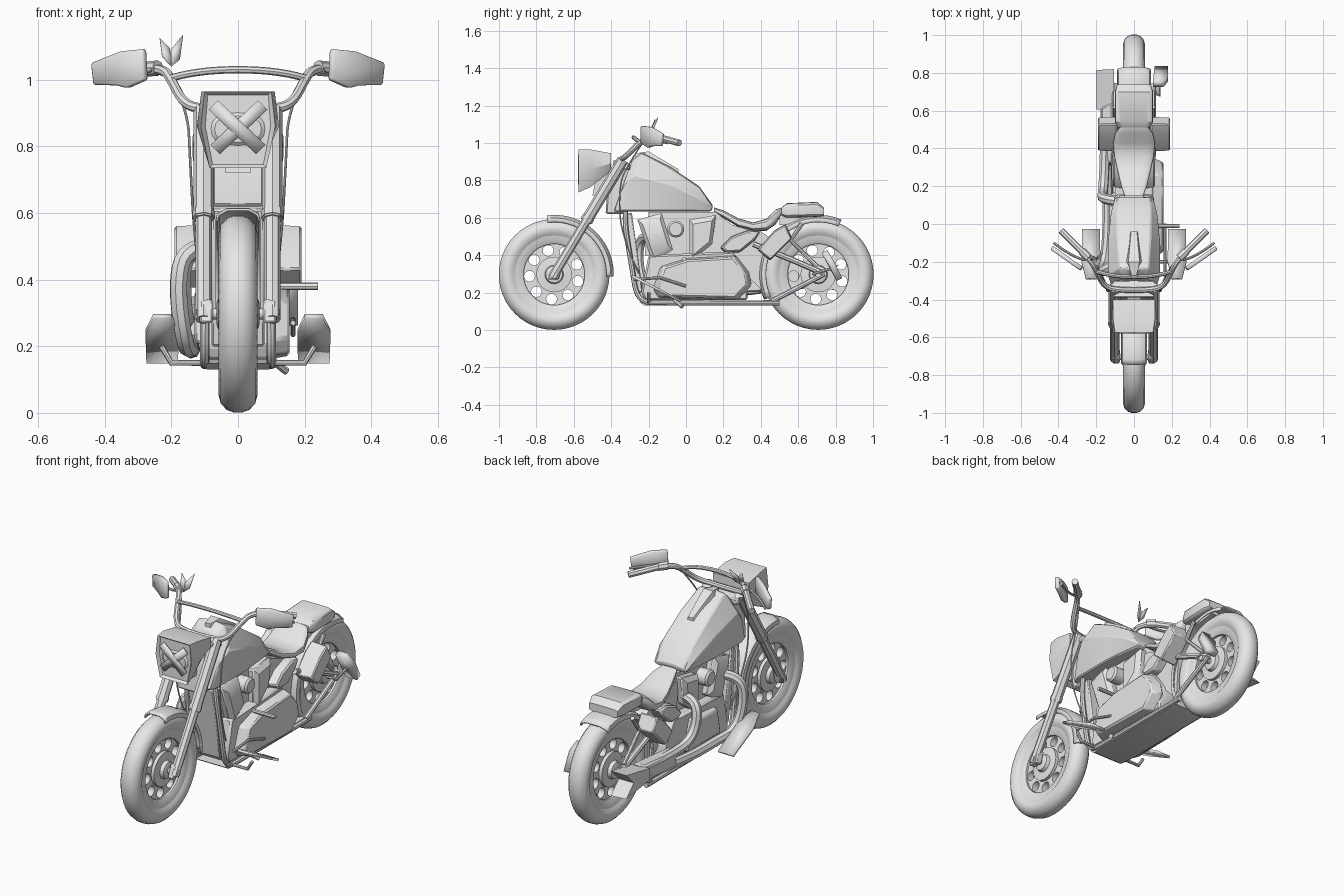
import bpy, bmesh, math
from mathutils import Vector

if "Cube" in bpy.data.objects:
    bpy.data.objects.remove(bpy.data.objects["Cube"])

grey = bpy.data.materials.new("light_grey")
grey.use_nodes = True
grey.diffuse_color = (0.8, 0.8, 0.8, 1)
grey.node_tree.nodes["Principled BSDF"].inputs["Base Color"].default_value = (0.8, 0.8, 0.8, 1)
parts = []


def add_object(name, mesh, both=False, bevel=0, thick=0):
    obj = bpy.data.objects.new(name, mesh)
    bpy.context.collection.objects.link(obj)
    mesh.materials.clear()
    mesh.materials.append(grey)
    if thick:
        mod = obj.modifiers.new("Solidify", "SOLIDIFY")
        mod.thickness, mod.offset = thick, 0
    if bevel:
        mod = obj.modifiers.new("Bevel", "BEVEL")
        mod.width, mod.segments = bevel, 1
    if both:
        obj.modifiers.new("Mirror", "MIRROR").use_clip = False
    parts.append(obj)
    return obj


def loft(name, rings, caps=True, closed=True, wrap=False, **opts):
    """Skin a row of point rings into one surface."""
    bm = bmesh.new()
    rows = [[bm.verts.new(p) for p in ring] for ring in rings]
    n = len(rows[0])
    pairs = list(zip(rows, rows[1:])) + ([(rows[-1], rows[0])] if wrap else [])
    for a, b in pairs:
        for i in range(n if closed else n - 1):
            j = (i + 1) % n
            bm.faces.new((a[i], a[j], b[j], b[i]))
    if caps and not wrap:
        bm.faces.new(rows[0])
        bm.faces.new(rows[-1])
    elif wrap and not closed:
        bmesh.ops.holes_fill(bm, edges=bm.edges, sides=0)
    bmesh.ops.recalc_face_normals(bm, faces=bm.faces)
    mesh = bpy.data.meshes.new(name)
    bm.to_mesh(mesh)
    bm.free()
    return add_object(name, mesh, **opts)


def prism(name, outline, x0, x1, inset=1.0, **opts):
    """Side outline (y, z) pushed from x0 to x1, the far face shrunk by inset."""
    cy = sum(p[0] for p in outline) / len(outline)
    cz = sum(p[1] for p in outline) / len(outline)
    far = [(x1, cy + (y - cy) * inset, cz + (z - cz) * inset) for y, z in outline]
    return loft(name, [[(x0, y, z) for y, z in outline], far], **opts)


def lathe(name, profile, y, z, steps=48, ring=False):
    """Turn an (x, radius) profile about a sideways axle."""
    rings = [[(x, y + r * math.cos(a), z + r * math.sin(a)) for x, r in profile]
             for a in (math.tau * i / steps for i in range(steps))]
    return loft(name, rings, wrap=True, closed=ring)


def curve_mesh(name, curve):
    temp = bpy.data.objects.new(name, curve)
    bpy.context.collection.objects.link(temp)
    bpy.context.view_layer.update()
    mesh = bpy.data.meshes.new_from_object(temp.evaluated_get(bpy.context.evaluated_depsgraph_get()))
    bpy.data.objects.remove(temp)
    return mesh


def rod(name, points, radius, both=False, bend=True):
    curve = bpy.data.curves.new(name, "CURVE")
    curve.dimensions = "3D"
    curve.bevel_depth, curve.bevel_resolution, curve.use_fill_caps = radius, 2, True
    spline = curve.splines.new("NURBS" if bend else "POLY")
    spline.points.add(len(points) - 1)
    for pt, co in zip(spline.points, points):
        pt.co = (*co, 1)
    if bend:
        spline.order_u, spline.use_endpoint_u, spline.resolution_u = 3, True, 5
    return add_object(name, curve_mesh(name, curve), both)


def plate(name, corners, thick, **opts):
    mesh = bpy.data.meshes.new(name)
    mesh.from_pydata(corners, [], [range(len(corners))])
    return add_object(name, mesh, thick=thick, **opts)


def oval(y, w, low, high, power=0.6, n=20):
    """Rounded cross-section at depth y."""
    def soft(v):
        return math.copysign(abs(v) ** power, v)
    mid, half = (low + high) / 2, (high - low) / 2
    angles = [math.tau * i / n for i in range(n)]
    return [(w * soft(math.cos(a)), y, mid + half * soft(math.sin(a))) for a in angles]


def pair(points):
    """Mirror half of a cross-section (x, y, z) into a full ring."""
    return points + [(-x, *rest) for x, *rest in reversed(points)]


AXLE, FRONT, REAR = 0.297, -0.705, 0.707


def wheel(label, y):
    half = [(0.036, 0.2), (0.05, 0.222), (0.058, 0.245), (0.052, 0.268), (0.034, 0.288), (0.012, 0.296)]
    lathe(label + "_tyre", pair(half), y, AXLE, ring=True)
    lathe(label + "_rim", pair([(0.03, 0.163), (0.036, 0.17), (0.042, 0.215)]), y, AXLE, ring=True)
    # drilled wheel disc
    curve = bpy.data.curves.new(label + "_disc", "CURVE")
    curve.dimensions, curve.fill_mode, curve.extrude = "2D", "BOTH", 0.018
    holes = [(0.132 * math.cos(a), 0.132 * math.sin(a), 0.029)
             for a in (math.radians(24 + 40 * k) for k in range(9))]
    for cx, cy, r in [(0, 0, 0.168)] + holes:
        n = 40 if r > 0.1 else 14
        spline = curve.splines.new("POLY")
        spline.points.add(n - 1)
        spline.use_cyclic_u = True
        for i, pt in enumerate(spline.points):
            a = math.tau * i / n
            pt.co = (cx + r * math.cos(a), cy + r * math.sin(a), 0, 1)
    mesh = curve_mesh(label + "_disc", curve)
    for v in mesh.vertices:
        v.co = Vector((v.co.z, y + v.co.x, AXLE + v.co.y))
    add_object(label + "_disc", mesh)
    lathe(label + "_hub", pair([(0.065, 0.03), (0.06, 0.045), (0.04, 0.05), (0.036, 0.095), (0.028, 0.095)]), y, AXLE, 24)
    lathe(label + "_axle", pair([(0.125, 0.016)]), y, AXLE, 12)


def fender(name, y, width, start, end, steps=20):
    profile = pair([(1, 0.28), (0.92, 0.3), (0.5, 0.315)])
    angles = [math.radians(start + (end - start) * i / steps) for i in range(steps + 1)]
    loft(name, [[(x * width, y + r * math.cos(a), AXLE + r * math.sin(a)) for x, r in profile]
                for a in angles], caps=False, closed=False, thick=0.008)


wheel("front_wheel", FRONT)
wheel("rear_wheel", REAR)
fender("front_fender", FRONT, 0.064, 97, -2)
fender("rear_fender", REAR, 0.085, 205, 67)


# front fork
def along_fork(z, x=0.103):
    return (x, FRONT + 0.6 * (z - AXLE), z)


rod("fork_slider", [along_fork(0.28), along_fork(0.6)], 0.025, True, False)
rod("fork_cover", [along_fork(0.58), along_fork(0.91)], 0.031, True, False)
rod("fork_collar", [along_fork(0.585), along_fork(0.605)], 0.034, True, False)
prism("axle_clamp", [(-0.74, 0.27), (-0.68, 0.27), (-0.66, 0.34), (-0.71, 0.34)], 0.075, 0.115, both=True, bevel=0.006)
y, z = along_fork(0.89)[1:]
prism("fork_yoke", [(y - 0.04, z - 0.02), (y + 0.05, z - 0.035), (y + 0.05, z), (y - 0.04, z + 0.02)], -0.11, 0.11, bevel=0.006)
prism("steering_neck", [(-0.43, 0.62), (-0.33, 0.62), (-0.26, 0.88), (-0.38, 0.88), (-0.42, 0.76)], -0.078, 0.078, bevel=0.008)

# headlight with crossed guard
shell = [(0.1, 0.965), (0.112, 0.86), (0.085, 0.735)]
rear_shell = [(0.112, 0.945), (0.112, 0.89), (0.075, 0.85)]
lamp = loft("headlight_shell", [pair([(x, -0.575, z) for x, z in shell]),
                                pair([(x * 1.1, -0.51, z) for x, z in shell[:2]] + [(0.08, -0.51, 0.765)]),
                                pair([(x, -0.4, z) for x, z in rear_shell])])
bm = bmesh.new()
bm.from_mesh(lamp.data)
face = min(bm.faces, key=lambda f: f.calc_center_median().y)
bmesh.ops.inset_region(bm, faces=[face], thickness=0.014, depth=-0.015)
bm.to_mesh(lamp.data)
bm.free()
for name, s in (("guard_bar_a", 1), ("guard_bar_b", -1)):
    plate(name, [(s * -0.088, -0.574, 0.91), (s * -0.06, -0.574, 0.938),
                 (s * 0.082, -0.574, 0.805), (s * 0.054, -0.574, 0.777)], 0.009)
loft("headlight_lens", [oval(y, w, 0.852 - h, 0.852 + h, 0.8)
                        for y, w, h in ((-0.555, 0.088, 0.055), (-0.568, 0.07, 0.04))])
prism("headlight_bracket", [(-0.5, 0.72), (-0.42, 0.72), (-0.38, 0.86), (-0.48, 0.82)], -0.038, 0.038)

# handlebar, grips, levers and mirrors
rod("handlebar", [(0, -0.35, 0.91), (0.11, -0.35, 0.91), (0.165, -0.32, 0.93), (0.2, -0.25, 1),
                  (0.225, -0.2, 1.035), (0.28, -0.14, 1.03)], 0.015, True)
rod("crossbar", [(-0.2, -0.25, 1.005), (-0.12, -0.28, 1.03), (0.12, -0.28, 1.03), (0.2, -0.25, 1.005)], 0.011)
rod("grip", [(0.27, -0.15, 1.032), (0.385, -0.035, 1)], 0.018, True, False)
rod("lever", [(0.26, -0.19, 1.03), (0.32, -0.18, 1.02), (0.425, -0.1, 1)], 0.007, True)
rod("control_block", [(0.24, -0.18, 1.035), (0.275, -0.145, 1.032)], 0.023, True, False)
mirror = [(0.28, 1.092), (0.275, 1), (0.33, 0.975), (0.36, 0.983), (0.43, 0.985), (0.437, 1.05), (0.35, 1.085)]
plate("mirror_shell", [(x, -0.235 + (x - 0.28) * 0.7, z) for x, z in mirror], 0.024, both=True, bevel=0.005)
rod("control_cable", [(0.2, -0.22, 1.02), (0.15, -0.3, 0.9), (0.145, -0.36, 0.78), (0.13, -0.35, 0.5), (0.1, -0.25, 0.3)], 0.004, True)
plate("leaf_outer", [(-0.2, -0.2, 1.04), (-0.228, -0.19, 1.07), (-0.235, -0.165, 1.125), (-0.205, -0.175, 1.095)], 0.004)
plate("leaf_inner", [(-0.2, -0.2, 1.04), (-0.202, -0.18, 1.09), (-0.165, -0.15, 1.135), (-0.175, -0.18, 1.06)], 0.004)

# fuel tank: bottom, crease and shoulder points at each station
stations = [  # bottom y, top y, top z, crease z, bottom, crease and top half-widths
    (-0.385, -0.29, 0.91, 0.77, 0.1, 0.115, 0.06), (-0.335, -0.235, 0.95, 0.83, 0.115, 0.138, 0.08),
    (-0.1, -0.08, 0.87, 0.78, 0.115, 0.138, 0.088), (0.05, 0.07, 0.77, 0.71, 0.1, 0.124, 0.09),
    (0.135, 0.145, 0.665, 0.652, 0.085, 0.105, 0.085)]
tank = []
for yb, yt, zt, zc, wb, wc, wt in stations:
    yc = yb + (yt - yb) * (zc - 0.635) / (zt - 0.635)
    tank.append(pair([(wb, yb, 0.635), (wc, yc, zc), (wt, yt, zt - 0.008), (wt / 3, yt, zt)]))
loft("fuel_tank", tank, bevel=0.006)
loft("tank_console", [pair([(w, y, z - 0.03), (w * 0.7, y, z)]) for y, w, z in
                      ((-0.27, 0.02, 0.945), (-0.2, 0.042, 0.955), (-0.04, 0.022, 0.86))])

# seat and rear pad
loft("seat", [oval(*s) for s in (
    (0.15, 0.05, 0.63, 0.655), (0.2, 0.068, 0.6, 0.64), (0.28, 0.088, 0.55, 0.597), (0.36, 0.106, 0.53, 0.575),
    (0.43, 0.113, 0.53, 0.595), (0.48, 0.102, 0.565, 0.645), (0.512, 0.075, 0.62, 0.655))])
loft("rear_pad", [oval(*s, 0.35) for s in (
    (0.51, 0.085, 0.612, 0.655), (0.54, 0.1, 0.6, 0.678), (0.7, 0.1, 0.605, 0.685), (0.738, 0.09, 0.61, 0.655))])
prism("pad_base", [(0.5, 0.56), (0.72, 0.59), (0.72, 0.61), (0.5, 0.62)], -0.06, 0.06)

# engine
prism("crankcase", [(-0.24, 0.2), (-0.2, 0.4), (0.25, 0.42), (0.33, 0.3), (0.33, 0.16), (-0.22, 0.16)], -0.1, 0.1, bevel=0.01)
cylinders = {"front": [(-0.26, 0.59), (-0.13, 0.625), (-0.07, 0.43), (-0.18, 0.36)],
             "rear": [(0.02, 0.59), (0.16, 0.615), (0.14, 0.46), (0.02, 0.36)]}
for label, outline in cylinders.items():
    prism(label + "_cylinder", outline, -0.085, 0.085, bevel=0.008)
    prism(label + "_cylinder_cover", outline, 0.085, 0.105, 0.72, both=True)
prism("engine_core", [(-0.22, 0.4), (-0.2, 0.63), (0.16, 0.63), (0.3, 0.52), (0.3, 0.36)], -0.05, 0.05)
lathe("air_cleaner", pair([(0.12, 0.035), (0.11, 0.045)]), -0.055, 0.54, 20)
prism("primary_cover", [(-0.18, 0.22), (-0.14, 0.34), (0, 0.385), (0.27, 0.4), (0.34, 0.31), (0.355, 0.24),
                        (0.28, 0.16), (-0.15, 0.17)], 0.09, 0.155, 0.9, bevel=0.008)
prism("timing_cover", [(-0.15, 0.2), (-0.12, 0.36), (0.12, 0.38), (0.18, 0.2)], -0.09, -0.13, 0.85, bevel=0.008)
prism("radiator", [(-0.34, 0.61), (-0.29, 0.63), (-0.23, 0.2), (-0.27, 0.2)], -0.08, 0.08, bevel=0.006)
prism("belly_pan", [(-0.25, 0.15), (-0.22, 0.13), (0.46, 0.13), (0.46, 0.16)], -0.095, 0.095)

# frame, swingarm and side covers
rod("frame_tube", [(0.06, -0.3, 0.8), (0.09, -0.34, 0.64), (0.1, -0.29, 0.34), (0.1, -0.26, 0.15), (0.1, -0.12, 0.145),
                   (0.1, 0.5, 0.145)], 0.014, True)
rod("swingarm_lower", [(0.1, 0.74, 0.3), (0.1, 0.46, 0.155)], 0.014, True, False)
rod("swingarm_upper", [(0.1, 0.74, 0.3), (0.1, 0.58, 0.37), (0.1, 0.36, 0.46)], 0.016, True, False)
rod("rear_strut", [(0.1, 0.62, 0.57), (0.1, 0.56, 0.48), (0.1, 0.7, 0.34)], 0.012, True, False)
prism("side_cover", [(0.18, 0.44), (0.21, 0.41), (0.29, 0.415), (0.37, 0.48), (0.4, 0.53), (0.33, 0.535), (0.24, 0.5)],
      0.04, 0.11, 0.9, both=True, bevel=0.008)
prism("side_box", [(0.38, 0.43), (0.45, 0.37), (0.57, 0.49), (0.53, 0.568), (0.47, 0.53)], 0.088, 0.19, 0.95, both=True, bevel=0.006)
prism("seat_frame", [(0.14, 0.6), (0.16, 0.45), (0.42, 0.2), (0.44, 0.5), (0.38, 0.54), (0.27, 0.555)], -0.055, 0.055)

# exhaust
rod("front_exhaust", [(-0.07, -0.2, 0.5), (-0.16, -0.24, 0.5), (-0.185, -0.26, 0.38), (-0.16, -0.22, 0.2),
                      (-0.14, -0.08, 0.19), (-0.14, 0.2, 0.19), (-0.15, 0.6, 0.25)], 0.027)
rod("rear_exhaust", [(-0.07, 0.12, 0.5), (-0.17, 0.13, 0.5), (-0.165, 0.16, 0.32), (-0.155, 0.3, 0.27), (-0.15, 0.62, 0.29)], 0.027)
prism("muffler", [(0.3, 0.2), (0.32, 0.3), (0.64, 0.33), (0.64, 0.22)], -0.115, -0.175, 0.85, bevel=0.008)
prism("muffler_tip", [(0.6, 0.24), (0.6, 0.31), (0.82, 0.35), (0.75, 0.28), (0.82, 0.21)], -0.105, -0.198, 0.95)

# footboards, pegs and rear plate
plate("footboard", [(0.2, -0.29, 0.29), (0.255, -0.29, 0.29), (0.278, -0.2, 0.243), (0.275, -0.03, 0.155),
                    (0.18, -0.03, 0.155), (0.178, -0.2, 0.243)], 0.014, both=True)
rod("footboard_arm", [(0.09, -0.2, 0.15), (0.2, -0.2, 0.15), (0.23, -0.2, 0.2)], 0.009, True, False)
rod("foot_peg", [(0.1, -0.01, 0.38), (0.24, -0.01, 0.38)], 0.011, bend=False)
rod("shift_lever", [(0.165, -0.28, 0.27), (0.165, -0.14, 0.28), (0.165, 0, 0.235)], 0.008, bend=False)
rod("side_stand", [(0.1, -0.06, 0.16), (0.145, -0.02, 0.125)], 0.012, bend=False)
plate("rear_plate", [(0.1, 0.74, 0.42), (0.155, 0.74, 0.42), (0.18, 0.77, 0.37), (0.18, 0.82, 0.27), (0.11, 0.82, 0.27)], 0.035)
rod("rear_plate_arm", [(0.1, 0.7, 0.3), (0.135, 0.68, 0.3), (0.135, 0.78, 0.33)], 0.008, bend=False)

bpy.ops.object.select_all(action="DESELECT")
for obj in parts:
    obj.select_set(True)
bpy.context.view_layer.objects.active = parts[0]
bpy.ops.object.shade_smooth_by_angle(angle=math.radians(35))
